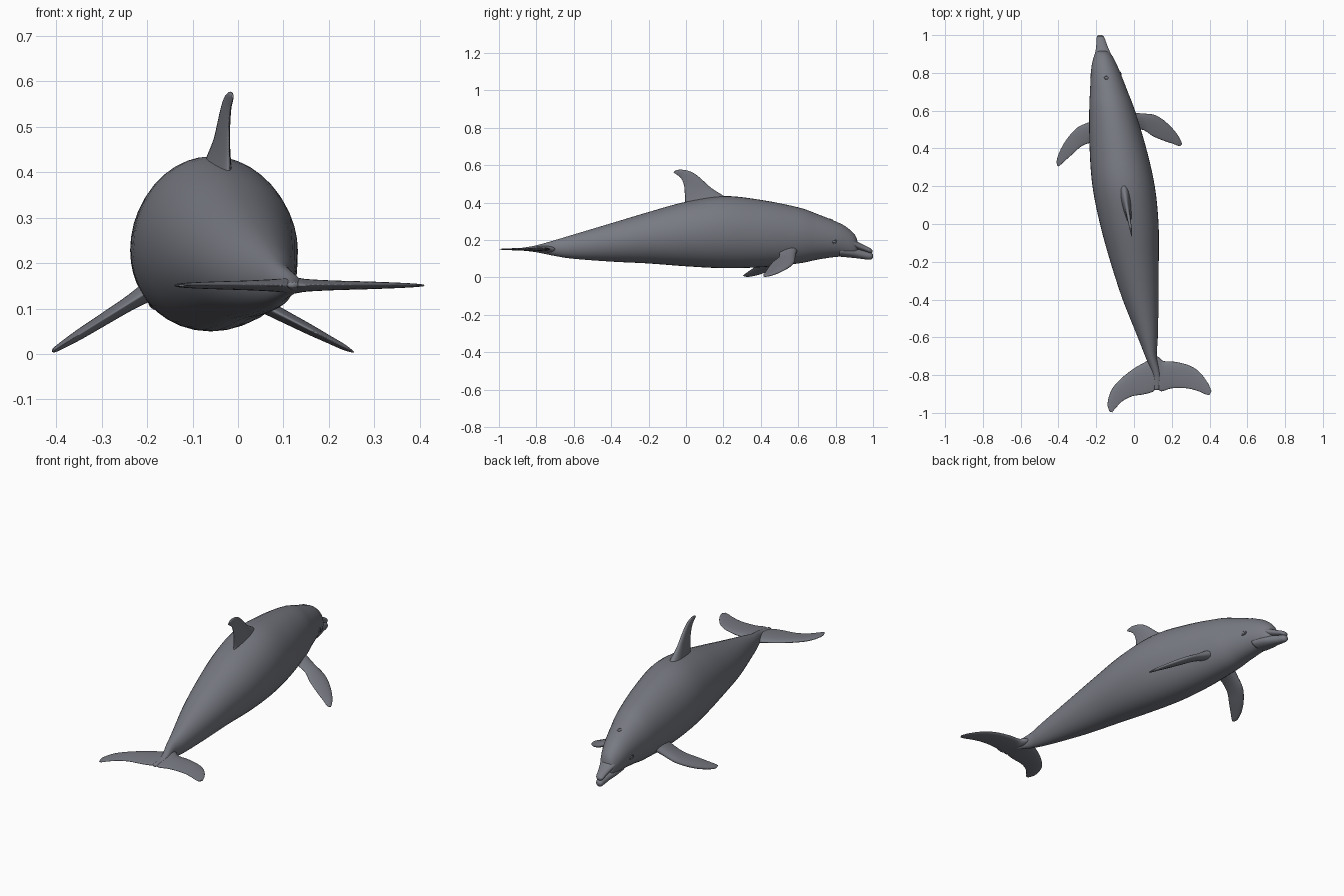
import bpy
import bmesh
import math
from mathutils import Vector

default_cube = bpy.data.objects.get("Cube")
if default_cube:
    bpy.data.objects.remove(default_cube, do_unlink=True)

# One slate grey skin colour
SKIN = (0.19, 0.197, 0.228, 1.0)
skin = bpy.data.materials.new("slate_grey_skin")
skin.use_nodes = True
skin.diffuse_color = SKIN
shader = next(n for n in skin.node_tree.nodes if n.type == 'BSDF_PRINCIPLED')
shader.inputs["Base Color"].default_value = SKIN
shader.inputs["Roughness"].default_value = 0.6


def catmull(a, b, c, d, t):
    """Smooth interpolation between vectors b and c."""
    return 0.5 * (2 * b + (c - a) * t + (2 * a - 5 * b + 4 * c - d) * t * t
                  + (3 * b - a - 3 * c + d) * t ** 3)


def refine(sections, steps):
    """Insert smooth in-between sections; each is (centre, axis_a, axis_b)."""
    last = len(sections) - 1
    result = []
    for i in range(last):
        near = [sections[max(0, min(last, i + k))] for k in (-1, 0, 1, 2)]
        for s in range(steps):
            result.append([catmull(*parts, s / steps) for parts in zip(*near)])
    result.append(list(sections[last]))
    return result


def loft(name, sections, sides=32, steps=5, taper=0.0):
    """Skin a row of elliptical sections; taper thins the trailing side."""
    bm = bmesh.new()
    rings = []
    for centre, axis_a, axis_b in refine(sections, steps):
        ring = []
        for k in range(sides):
            angle = math.tau * k / sides
            lift = math.sin(angle) * (1 + taper * math.cos(angle))
            ring.append(bm.verts.new(centre + axis_a * math.cos(angle) + axis_b * lift))
        rings.append(ring)
    for low, high in zip(rings, rings[1:]):
        for k in range(sides):
            n = (k + 1) % sides
            bm.faces.new((low[k], low[n], high[n], high[k]))
    bm.faces.new(rings[0])
    bm.faces.new(rings[-1])
    bmesh.ops.recalc_face_normals(bm, faces=bm.faces)
    for face in bm.faces:
        face.smooth = True
    mesh = bpy.data.meshes.new(name)
    bm.to_mesh(mesh)
    bm.free()
    mesh.materials.append(skin)
    obj = bpy.data.objects.new(name, mesh)
    bpy.context.collection.objects.link(obj)
    return obj


def trunk(name, stations):
    """Loft along y from (y, centre x, half width, bottom z, top z)."""
    loft(name, [(Vector((x, y, (low + top) / 2)), Vector((half, 0, 0)),
                 Vector((0, 0, (top - low) / 2)))
                for y, x, half, low, top in stations], sides=40)


def fin(name, outline, place, normal):
    """Loft a blade from (leading u, v, trailing u, v, half thickness)."""
    normal = Vector(normal).normalized()
    sections = []
    for lead_u, lead_v, trail_u, trail_v, thick in outline:
        lead, trail = Vector(place(lead_u, lead_v)), Vector(place(trail_u, trail_v))
        sections.append(((lead + trail) / 2, (lead - trail) / 2, normal * thick))
    loft(name, sections, sides=24, taper=0.4)


# Body, curving sideways from tail stock to rounded forehead
trunk("body", [
    (-.88, .12, .012, .145, .158), (-.8, .12, .02, .135, .172),
    (-.7, .09, .031, .115, .2), (-.6, .073, .053, .1, .23),
    (-.4, .035, .095, .085, .29), (-.2, .003, .128, .075, .35),
    (0, -.025, .155, .06, .405), (.2, -.055, .165, .05, .435),
    (.4, -.085, .15, .055, .415), (.6, -.116, .121, .075, .375),
    (.7, -.133, .1, .095, .34), (.8, -.15, .078, .11, .3),
    (.85, -.158, .064, .11, .275), (.89, -.163, .048, .11, .243),
    (.91, -.166, .034, .115, .215), (.92, -.167, .015, .13, .18)])

# Beak: two jaws meeting along the mouth line
trunk("upper_jaw", [
    (.82, -.153, .062, .165, .24), (.88, -.162, .05, .16, .215),
    (.92, -.167, .036, .15, .19), (.96, -.173, .026, .138, .17),
    (.985, -.177, .021, .13, .157), (.996, -.179, .01, .133, .147)])
trunk("lower_jaw", [
    (.82, -.153, .055, .112, .17), (.88, -.162, .046, .106, .164),
    (.92, -.167, .034, .102, .153), (.96, -.173, .025, .097, .141),
    (.99, -.178, .019, .097, .132), (1, -.18, .009, .107, .123)])

# Dorsal fin, standing along the turned body axis
fin("dorsal_fin", [
    (.26, .39, -.01, .36, .034), (.2, .437, -.005, .42, .021),
    (.14, .475, -.007, .455, .014), (.1, .51, -.01, .49, .011),
    (.06, .545, -.02, .52, .009), (.02, .568, -.035, .54, .007),
    (-.03, .577, -.055, .553, .005), (-.06, .57, -.067, .562, .002)],
    lambda y, z: (-.022 - .165 * y, y, z), (1, .165, 0))

# Pectoral flippers, drooping outward
fin("left_flipper", [
    (-.05, .6, -.05, .49, .026), (.03, .586, .04, .5, .016),
    (.1, .58, .1, .465, .013), (.15, .555, .16, .44, .011),
    (.2, .51, .205, .425, .008), (.235, .465, .23, .415, .006),
    (.255, .425, .245, .413, .002)],
    lambda x, y: (x, y, .135 - .515 * x), (.515, 0, 1))
fin("right_flipper", [
    (-.16, .57, -.16, .44, .026), (-.235, .54, -.23, .43, .016),
    (-.3, .51, -.28, .41, .013), (-.355, .45, -.325, .37, .011),
    (-.39, .39, -.365, .335, .008), (-.408, .34, -.39, .312, .005),
    (-.408, .315, -.402, .305, .002)],
    lambda x, y: (x, y, .261 + .625 * x), (-.625, 0, 1))

# Tail flukes, one blade from tip to tip with a centre notch
fin("tail_flukes", [
    (-.13, -.993, -.115, -.997, .002), (-.14, -.95, -.095, -.972, .004),
    (-.12, -.88, -.06, -.937, .006), (-.07, -.82, -.01, -.912, .008),
    (0, -.765, .05, -.902, .01), (.07, -.725, .1, -.888, .013),
    (.12, -.7, .12, -.868, .017), (.155, -.725, .145, -.886, .013),
    (.22, -.73, .2, -.87, .01), (.29, -.748, .28, -.87, .008),
    (.345, -.782, .34, -.885, .006), (.39, -.84, .375, -.9, .004),
    (.41, -.885, .4, -.906, .002)],
    lambda x, y: (x, y, .151), (0, 0, 1))


def finish(name, scale=(1, 1, 1)):
    obj = bpy.context.object
    obj.name = name
    obj.scale = scale
    obj.data.materials.append(skin)
    bpy.ops.object.shade_smooth()


# Eyes with lids on both sides of the head
for side, sign in (("left", 1), ("right", -1)):
    spot = (-.148 + sign * .078, .79, .192)
    bpy.ops.mesh.primitive_uv_sphere_add(segments=16, ring_count=10, radius=.01, location=spot)
    finish(side + "_eye", (.5, 1, .7))
    bpy.ops.mesh.primitive_torus_add(major_segments=24, minor_segments=8, major_radius=.015,
                                     minor_radius=.003, location=spot,
                                     rotation=(0, math.pi / 2, sign * .2))
    finish(side + "_eyelid", (.65, 1, 1))

# Blowhole rim on top of the head
bpy.ops.mesh.primitive_torus_add(major_segments=20, minor_segments=8, major_radius=.009,
                                 minor_radius=.002, location=(-.147, .775, .311),
                                 rotation=(-.4, 0, 0))
finish("blowhole_rim")
